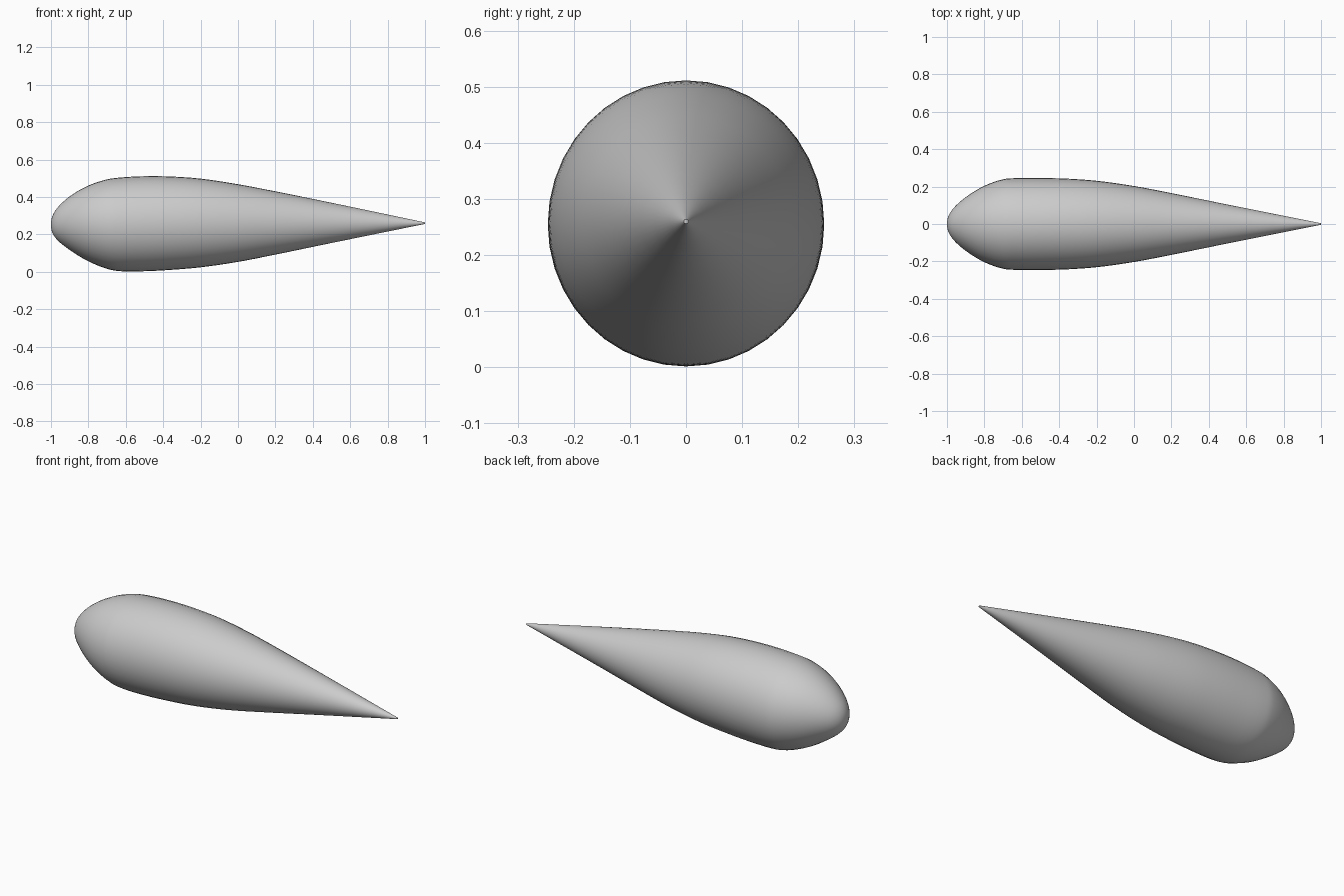
import bpy, bmesh, math

if "Cube" in bpy.data.objects:
    bpy.data.objects.remove(bpy.data.objects["Cube"])

# Profile stations along the body: x, top z, bottom z, half width
stations = [
    (-1.0, 0.253, 0.253, 0.0),
    (-0.992, 0.298, 0.208, 0.042),
    (-0.965, 0.343, 0.169, 0.085),
    (-0.90, 0.403, 0.117, 0.143),
    (-0.80, 0.461, 0.056, 0.204),
    (-0.70, 0.494, 0.016, 0.239),
    (-0.64, 0.503, 0.004, 0.245),
    (-0.50, 0.511, 0.003, 0.246),
    (-0.35, 0.509, 0.011, 0.242),
    (-0.20, 0.498, 0.024, 0.231),
    (0.0, 0.468, 0.053, 0.203),
    (0.20, 0.430, 0.092, 0.165),
    (0.50, 0.369, 0.154, 0.104),
    (1.0, 0.264, 0.256, 0.004),
]
SIDES, STEPS = 40, 4


def spline(p0, p1, p2, p3, t):
    """Catmull-Rom with unequal spacing, knots from chord length."""
    k = [0.0]
    for a, b in ((p0, p1), (p1, p2), (p2, p3)):
        k.append(k[-1] + max(math.dist(a, b), 1e-4) ** 0.5)
    u = k[1] + t * (k[2] - k[1])

    def mix(a, b, s, e):
        return tuple(((e - u) * i + (u - s) * j) / (e - s) for i, j in zip(a, b))
    a1, a2, a3 = mix(p0, p1, k[0], k[1]), mix(p1, p2, k[1], k[2]), mix(p2, p3, k[2], k[3])
    return mix(mix(a1, a2, k[0], k[2]), mix(a2, a3, k[1], k[3]), k[1], k[2])


# Mirror a station at the nose so it rounds over; extend straight at the tail
n, t1, t2 = stations[1], stations[-1], stations[-2]
before = (n[0], n[2], n[1], -n[3])
after = tuple(2 * a - b for a, b in zip(t1, t2))
pts = [before] + stations + [after]
rings = [spline(*pts[i:i + 4], s / STEPS)
         for i in range(len(pts) - 3) for s in range(STEPS)] + [t1]

# Teardrop body lofted through elliptical rings
bm = bmesh.new()
nose = bm.verts.new((-1, 0, stations[0][1]))
loops = []
for x, top, bot, w in rings[1:]:
    mid, h = (top + bot) / 2, (top - bot) / 2
    loops.append([bm.verts.new((x, w * math.sin(math.tau * i / SIDES),
                                mid + h * math.cos(math.tau * i / SIDES)))
                  for i in range(SIDES)])
for i in range(SIDES):
    j = (i + 1) % SIDES
    bm.faces.new((nose, loops[0][i], loops[0][j]))
    for a, b in zip(loops, loops[1:]):
        bm.faces.new((a[i], b[i], b[j], a[j]))
bm.faces.new(loops[-1])
bmesh.ops.recalc_face_normals(bm, faces=bm.faces)
mesh = bpy.data.meshes.new("teardrop_body")
bm.to_mesh(mesh)
bm.free()
body = bpy.data.objects.new("teardrop_body", mesh)
bpy.context.collection.objects.link(body)
bpy.context.view_layer.objects.active = body
body.select_set(True)
bpy.ops.object.shade_smooth_by_angle(angle=math.radians(40))
